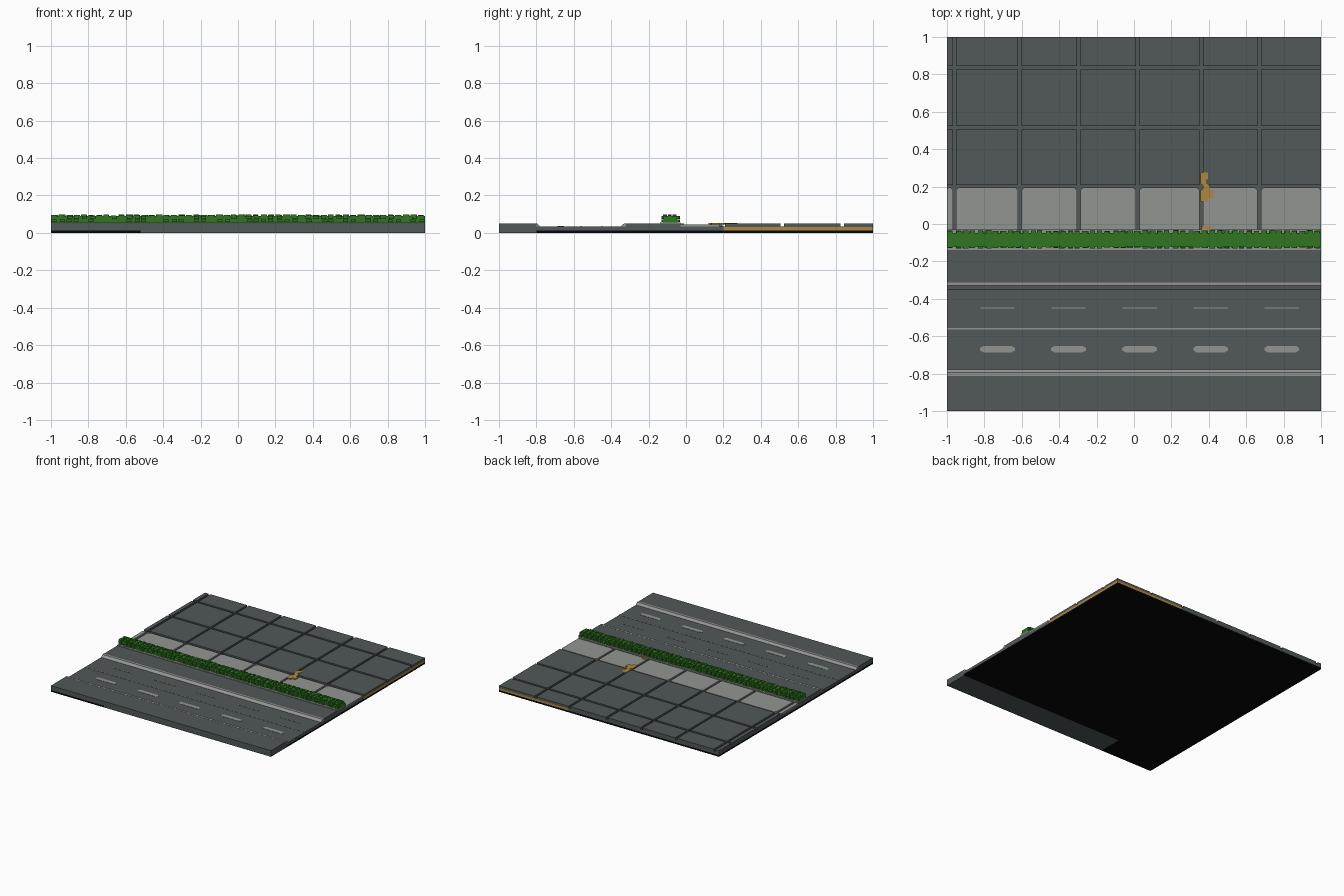
import bpy, bmesh, random
from mathutils import Matrix

if "Cube" in bpy.data.objects:
    bpy.data.objects.remove(bpy.data.objects["Cube"])
random.seed(4)


def material(name, rgb):
    m = bpy.data.materials.new(name)
    m.use_nodes = True
    m.diffuse_color = (*rgb, 1)
    b = m.node_tree.nodes["Principled BSDF"]
    b.inputs["Base Color"].default_value = (*rgb, 1)
    b.inputs["Roughness"].default_value = 0.9
    return m


ASPHALT = material("dark slate", (0.082, 0.100, 0.098))
CONCRETE = material("light grey", (0.29, 0.30, 0.29))
LEAF = material("leaf green", (0.028, 0.18, 0.014))
EARTH = material("sandy gold", (0.42, 0.25, 0.045))
BLACK = material("black", (0.002, 0.002, 0.002))


def finish(bm, name, mat):
    bmesh.ops.recalc_face_normals(bm, faces=bm.faces)
    me = bpy.data.meshes.new(name)
    bm.to_mesh(me)
    bm.free()
    ob = bpy.data.objects.new(name, me)
    me.materials.append(mat)
    bpy.context.collection.objects.link(ob)
    return ob


def boxes(name, mat, items):
    """Each item is (x0, x1, y0, y1, z0, z1)."""
    bm = bmesh.new()
    for x0, x1, y0, y1, z0, z1 in items:
        m = Matrix.Translation(((x0 + x1) / 2, (y0 + y1) / 2, (z0 + z1) / 2))
        bmesh.ops.create_cube(bm, size=1, matrix=m @ Matrix.Diagonal((x1 - x0, y1 - y0, z1 - z0, 1)))
    return finish(bm, name, mat)


def prism(bm, pts, offset):
    """Extrude a closed outline of 3D points by an offset."""
    f = bm.faces.new([bm.verts.new(p) for p in pts])
    r = bmesh.ops.extrude_face_region(bm, geom=[f])
    bmesh.ops.translate(bm, vec=offset, verts=[v for v in r["geom"] if isinstance(v, bmesh.types.BMVert)])


def strip(name, mat, profile):
    """Sweep a (y, z) profile along the whole width."""
    bm = bmesh.new()
    prism(bm, [(-1, y, z) for y, z in profile], (2, 0, 0))
    return finish(bm, name, mat)


# Underside, road foundation and the earth layer under the paving
BASE, FLOOR, TOP = 0.014, 0.034, 0.05
boxes("black_underside", BLACK, [(-1, 1, -0.8, 1, 0, BASE), (-1, -0.52, -1, -0.8, 0, BASE)])
boxes("front_shoulder", ASPHALT, [(-0.52, 1, -1, -0.8, 0, TOP), (-1, -0.52, -1, -0.8, BASE, TOP)])
boxes("road_bed", ASPHALT, [(-1, 1, -0.8, -0.32, BASE, FLOOR)])
boxes("verge", ASPHALT, [(-1, 1, -0.32, -0.03, BASE, TOP)])
boxes("earth_layer", EARTH, [(0.37, 1, 0.2, 1, BASE, FLOOR - 0.003)])
boxes("paving_bed", ASPHALT, [(-1, 0.37, 0.2, 1, BASE, FLOOR), (-1, 1, -0.03, 0.2, BASE, FLOOR),
                              (0.37, 1, 0.2, 1, FLOOR - 0.003, FLOOR)])

# Sloping kerbs on both sides of the road
strip("near_kerb", CONCRETE, [(-0.812, FLOOR), (-0.812, TOP + 0.001), (-0.795, TOP + 0.001), (-0.778, FLOOR)])
strip("far_kerb", CONCRETE, [(-0.35, FLOOR), (-0.33, TOP + 0.001), (-0.312, TOP + 0.001), (-0.312, FLOOR)])

# Road markings
centres = [-0.73 + 0.38 * i for i in range(5)]
boxes("centre_line", CONCRETE, [(-1, 1, -0.563, -0.557, FLOOR, FLOOR + 0.002)])
boxes("thin_dashes", CONCRETE, [(c - 0.092, c + 0.092, -0.452, -0.446, FLOOR, FLOOR + 0.002) for c in centres])
bm = bmesh.new()
for c in centres:
    half = [(-0.093, -0.007), (-0.075, -0.017), (0.075, -0.017), (0.093, -0.007)]
    outline = half + [(-x, -y) for x, y in half]
    prism(bm, [(c + x, -0.669 + y, FLOOR) for x, y in outline], (0, 0, 0.002))
finish(bm, "wide_dashes", CONCRETE)

# Paving slabs separated by open joints
JOINT = 0.009
x_joints = [-0.96, -0.61, -0.295, 0.02, 0.36, 0.67]
y_joints = [0.2, 0.515, 0.835]
x_edges = [-1 - JOINT] + x_joints + [1 + JOINT]
y_edges = y_joints + [1 + JOINT]
columns = [(a + JOINT, b - JOINT) for a, b in zip(x_edges, x_edges[1:])]
rows = [(a + JOINT, b - JOINT) for a, b in zip(y_edges, y_edges[1:])]
boxes("plaza_slabs", ASPHALT, [(*c, *r, FLOOR, TOP) for c in columns for r in rows])

# Pale pavement slabs with clipped rear corners
bm = bmesh.new()
for a, b in columns:
    k = min(0.015, (b - a) / 3)
    pts = [(a, -0.03), (b, -0.03), (b, 0.195 - k), (b - k, 0.195), (a + k, 0.195), (a, 0.195 - k)]
    prism(bm, [(x, y, FLOOR) for x, y in pts], (0, 0, 0.011))
finish(bm, "pavement_slabs", CONCRETE)

# Exposed earth in the broken paving
bm = bmesh.new()
patch = [(0.355, 0.12), (0.395, 0.12), (0.395, 0.14), (0.425, 0.135), (0.425, 0.18), (0.405, 0.18),
         (0.405, 0.205), (0.385, 0.215), (0.385, 0.235), (0.395, 0.24), (0.395, 0.275), (0.355, 0.275),
         (0.355, 0.215), (0.37, 0.205), (0.37, 0.19), (0.355, 0.18)]
prism(bm, [(x, y, 0.044) for x, y in patch], (0, 0, 0.008))
finish(bm, "earth_patch", EARTH)
boxes("small_earth_patch", EARTH, [(0.36, 0.41, -0.035, -0.012, 0.044, 0.051)])

# Planter edging and clipped hedge built from blocky leaf clumps
boxes("planter_edging", CONCRETE, [(-1, 1, -0.14, -0.03, TOP, 0.056)])
clumps = [(-1, 1, -0.12, -0.048, 0.056, 0.09)]
step = 0.04
for i in range(50):
    x = -1 + i * step
    for j in range(3):
        y = -0.122 + j * 0.025
        w, s = random.uniform(0.024, 0.036), random.uniform(0, 0.004)
        clumps.append((x + s, x + s + w, y, y + 0.02, 0.085, random.uniform(0.093, 0.098)))
    for z in (0.058, 0.075):
        s = random.uniform(0, 0.012)
        d = random.uniform(0.003, 0.009)
        clumps.append((x + s, x + s + 0.027, -0.122 - d, -0.115, z, z + 0.014))
        clumps.append((x + s, x + s + 0.027, -0.055, -0.042 + d, z, z + 0.014))
boxes("hedge", LEAF, clumps)
